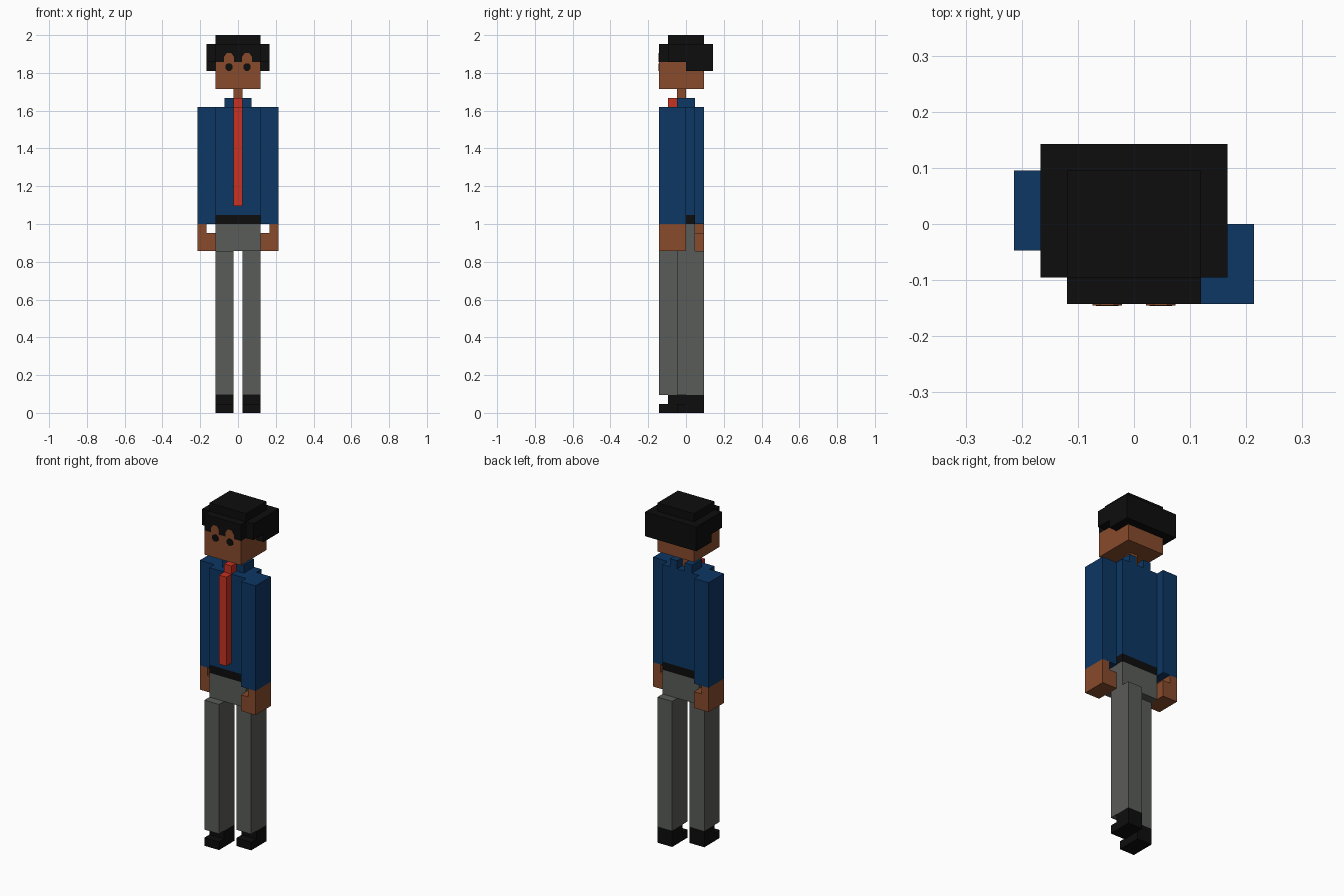
import bpy, bmesh, math

if "Cube" in bpy.data.objects:
    bpy.data.objects.remove(bpy.data.objects["Cube"])

V = 2 / 42  # one block of the grid


def mat(name, col):
    m = bpy.data.materials.new(name)
    m.diffuse_color = (*col, 1)
    m.use_nodes = True
    m.node_tree.nodes["Principled BSDF"].inputs["Base Color"].default_value = m.diffuse_color
    return m


SKIN = mat("brown skin", (0.245, 0.07, 0.025))
BLUE = mat("navy shirt", (0.004, 0.038, 0.127))
GREY = mat("grey trousers", (0.102, 0.107, 0.098))
RED = mat("red tie", (0.58, 0.032, 0.016))
BLACK = mat("black", (0.004, 0.004, 0.004))


def finish(name, bm, material):
    me = bpy.data.meshes.new(name)
    bmesh.ops.recalc_face_normals(bm, faces=bm.faces)
    bm.to_mesh(me)
    bm.free()
    me.materials.append(material)
    ob = bpy.data.objects.new(name, me)
    bpy.context.collection.objects.link(ob)
    return ob


def blocks(name, material, *boxes):
    """Boxes given as (x0, x1, y0, y1, z0, z1) in grid blocks."""
    bm = bmesh.new()
    for x0, x1, y0, y1, z0, z1 in boxes:
        for v in bmesh.ops.create_cube(bm, size=1)["verts"]:
            v.co.x = V * (x1 if v.co.x > 0 else x0)
            v.co.y = V * (y1 if v.co.y > 0 else y0)
            v.co.z = V * (z1 if v.co.z > 0 else z0)
    return finish(name, bm, material)


def plate(name, material, outline, y, thick):
    """Thin plate on the face, outline points (x, z) in grid blocks."""
    bm = bmesh.new()
    face = bm.faces.new([bm.verts.new((x * V, y * V, z * V)) for x, z in outline])
    ext = bmesh.ops.extrude_face_region(bm, geom=[face])
    for v in ext["geom"]:
        if isinstance(v, bmesh.types.BMVert):
            v.co.y -= thick
    return finish(name, bm, material)


def mirrored(s, x0, x1):
    return (x0, x1) if s > 0 else (-x1, -x0)


# Head and neck
blocks("head", SKIN, (-2.5, 2.5, -3, 2, 36, 39))
blocks("neck", SKIN, (-0.5, 0.5, -1, 0, 34, 36))

# Hair: fringe, crown, cap and lower back
blocks("hair_fringe", BLACK, (-2.5, 2.5, -3, -2, 39, 41))
blocks("hair_crown", BLACK, (-3.5, 3.5, -2, 3, 39, 41))
blocks("hair_cap", BLACK, (-2.5, 2.5, -2, 2, 41, 42))
blocks("hair_back", BLACK, (-3.5, -2.5, 0, 3, 38, 39), (2.5, 3.5, 0, 3, 38, 39),
       (-2.5, 2.5, 2, 3, 38, 39))

# Eyes and the skin arches cut into the fringe
for s, side in ((-1, "left"), (1, "right")):
    ring = [(math.cos(a), math.sin(a)) for a in
            (math.pi / 8 + i * math.pi / 4 for i in range(8))]
    plate("eye_" + side, BLACK, [(s + 0.45 * c, 38.45 + 0.45 * d) for c, d in ring],
          -3, 0.003)
    arch = [(s + 0.55, 39), (s + 0.55, 39.6), (s + 0.25, 40),
            (s - 0.25, 40), (s - 0.55, 39.6), (s - 0.55, 39)]
    plate("fringe_arch_" + side, SKIN, arch, -3, 0.002)

# Shirt, collar, tie, belt and hips
blocks("shirt", BLUE, (-2.5, 2.5, -2, 1, 22, 34))
blocks("collar", BLUE, (-1.5, -0.5, -1, 1, 34, 35), (0.5, 1.5, -1, 1, 34, 35))
blocks("tie", RED, (-0.5, 0.5, -3, -2, 23, 34))
blocks("tie_knot", RED, (-0.5, 0.5, -2, -1, 34, 35))
blocks("belt", BLACK, (-2.5, 2.5, -2, 1, 21, 22))
blocks("hips", GREY, (-2.5, 2.5, -2, 1, 18, 21))

# Limbs in mid-stride: right arm and left leg are forward
for s, side in ((-1, "left"), (1, "right")):
    ay, ly = (-3, -1) if s > 0 else (-1, -3)
    blocks("sleeve_" + side, BLUE, (*mirrored(s, 2.5, 4.5), ay, ay + 3, 21, 34))
    blocks("hand_" + side, SKIN,
           (*mirrored(s, 2.5, 4.5), ay, ay + 3, 18, 20),
           (*mirrored(s, 3.5, 4.5), ay, ay + 3, 20, 21))
    leg = mirrored(s, 0.5, 2.5)
    blocks("trouser_leg_" + side, GREY, (*leg, ly, ly + 3, 2, 18))
    blocks("shoe_" + side, BLACK, (*leg, ly, ly + 3, 0, 1), (*leg, ly + 1, ly + 3, 1, 2))
